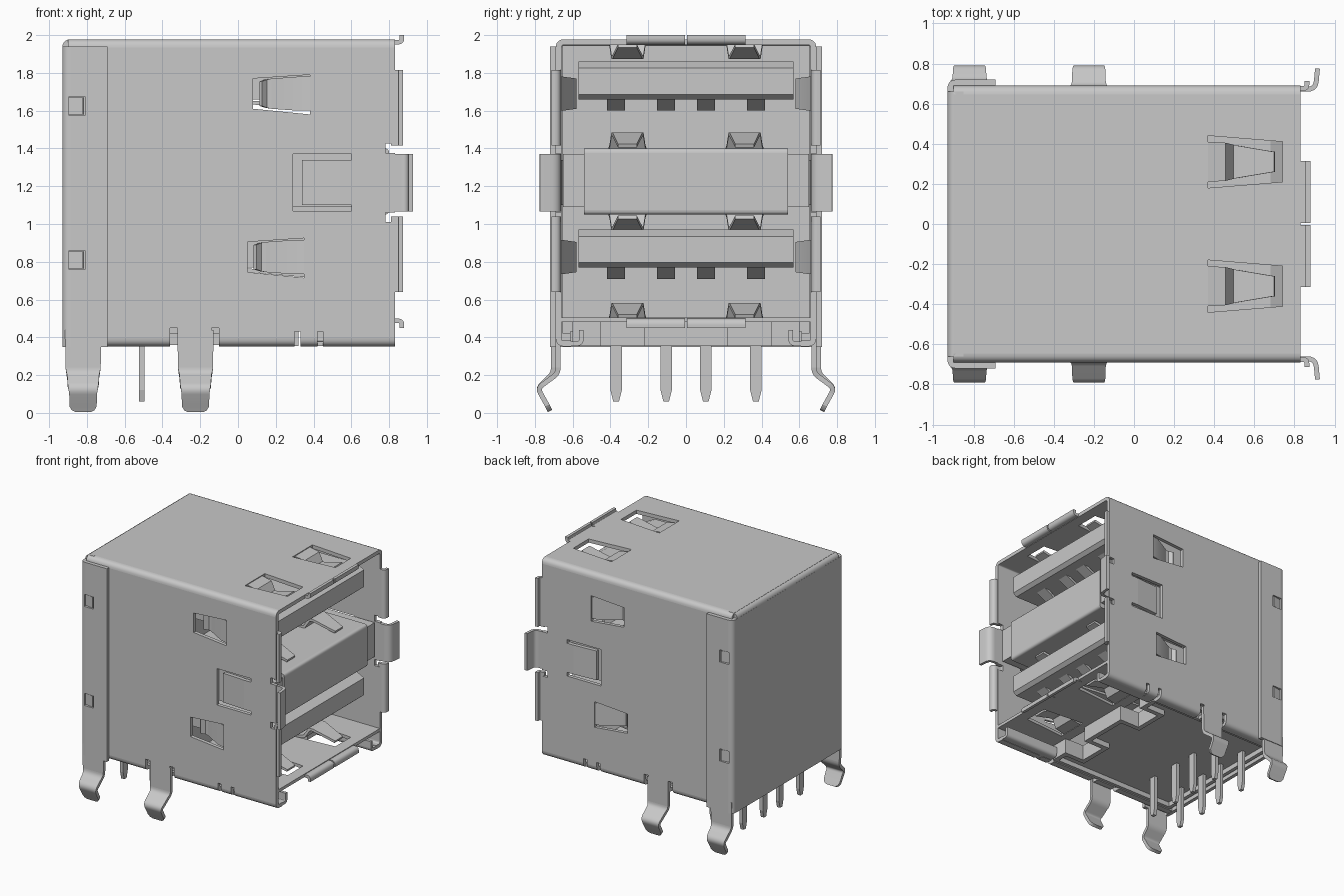
import bpy, bmesh
from mathutils import Vector

if "Cube" in bpy.data.objects:
    bpy.data.objects.remove(bpy.data.objects["Cube"], do_unlink=True)

grey = bpy.data.materials.new("light_grey")
grey.use_nodes = True
GREY = (0.58, 0.58, 0.58, 1)
grey.diffuse_color = GREY
grey.node_tree.nodes["Principled BSDF"].inputs["Base Color"].default_value = GREY

T = 0.015  # half the sheet thickness
MID = 1.225  # height of the plane between the two ports


def shade(ob):
    """Smooth bends, flat on every face square to an axis."""
    bpy.ops.object.select_all(action="DESELECT")
    ob.select_set(True)
    bpy.context.view_layer.objects.active = ob
    bpy.ops.object.shade_smooth_by_angle(angle=0.6)
    for f in ob.data.polygons:
        if max(abs(c) for c in f.normal) > 0.999:
            f.use_smooth = False


def finish(name, bm):
    bmesh.ops.recalc_face_normals(bm, faces=bm.faces)
    mesh = bpy.data.meshes.new(name)
    bm.to_mesh(mesh)
    bm.free()
    ob = bpy.data.objects.new(name, mesh)
    bpy.context.collection.objects.link(ob)
    mesh.materials.append(grey)
    shade(ob)
    return ob


def place(axis, w, p):
    """Put 2D point p in the plane across axis, at offset w."""
    v = list(p)
    v.insert("xyz".index(axis), w)
    return v


def loft(name, rings):
    bm = bmesh.new()
    rings = [[bm.verts.new(v) for v in r] for r in rings]
    n = len(rings[0])
    for a, b in zip(rings, rings[1:]):
        for i in range(n):
            j = (i + 1) % n
            bm.faces.new((a[i], a[j], b[j], b[i]))
    bm.faces.new(rings[0])
    bm.faces.new(rings[-1])
    return finish(name, bm)


def prism(name, axis, pts, a, b):
    return loft(name, [[place(axis, w, p) for p in pts] for w in (a, b)])


def box(name, x, y, z):
    return prism(name, "x", [(y[0], z[0]), (y[1], z[0]), (y[1], z[1]), (y[0], z[1])], *x)


def fillet(pts, r, steps=5):
    out = [Vector(pts[0])]
    for a, b, c in zip(pts, pts[1:], pts[2:]):
        a, b, c = Vector(a), Vector(b), Vector(c)
        s = b + (a - b).normalized() * r
        e = b + (c - b).normalized() * r
        for i in range(steps + 1):
            t = i / steps
            out.append(s * (1 - t) ** 2 + b * 2 * t * (1 - t) + e * t * t)
    return out + [Vector(pts[-1])]


def sheet(name, axis, path, widths, t=T):
    """Bent strip: 2D centre line, spanning widths[i] = (low, high) on axis."""
    path = [Vector(p) for p in path]
    if not isinstance(widths[0], tuple):
        widths = [tuple(widths)] * len(path)
    rings = []
    for i, p in enumerate(path):
        a = (p - path[i - 1]).normalized() if i else None
        b = (path[i + 1] - p).normalized() if i + 1 < len(path) else None
        d = ((a or b) + (b or a)).normalized()
        k = t / max(0.4, d.dot(a or b))
        n = Vector((-d.y, d.x)) * k
        lo, hi = widths[i]
        rings.append([place(axis, lo, p - n), place(axis, hi, p - n),
                      place(axis, hi, p + n), place(axis, lo, p + n)])
    return loft(name, rings)


def cut(ob, cutter):
    cutter.hide_render = True
    m = ob.modifiers.new("cut", "BOOLEAN")
    m.operation, m.solver, m.object = "DIFFERENCE", "EXACT", cutter
    bpy.context.view_layer.objects.active = ob
    bpy.ops.object.modifier_apply(modifier=m.name)
    bpy.data.objects.remove(cutter, do_unlink=True)
    shade(ob)


# Folded outer shell, open at the port face and below
shell = sheet("shell", "x", fillet(
    [(0.61, 0.367), (0.675, 0.367), (0.675, 1.963), (-0.675, 1.963),
     (-0.675, 0.367), (-0.61, 0.367)], 0.03), (-0.9, 0.83))
floor = box("port_floor", (0.28, 0.83), (-0.66, 0.66), (0.48, 0.505))

# Tapered spring openings in the roof and floor
for s in (1, -1):
    slot = [(0.37, s * 0.18), (0.37, s * 0.44), (0.74, s * 0.41), (0.74, s * 0.21)]
    cut(shell, prism("slot_cutter", "z", slot, 1.9, 2.05))
    cut(floor, prism("slot_cutter", "z", slot, 0.44, 0.55))

# Openings and notches in both side walls
SPRINGS = ((1.69, 0.08), (0.825, 0.05))
for s in (1, -1):
    y = sorted((s * 0.6, s * 0.8))
    for z, x in SPRINGS:
        cut(shell, prism("window_cutter", "y", [(x, z - 0.08), (x, z + 0.08),
                         (x + 0.3, z + 0.1), (x + 0.3, z - 0.11)], *y))
    cut(shell, box("latch_cutter", (0.29, 0.6), y, (1.07, 1.37)))
    for z in (1.035, 1.4):
        cut(shell, box("edge_cutter", (0.78, 0.9), y, (z - 0.025, z + 0.025)))
    for x in (-0.34, -0.12):
        cut(shell, box("leg_cutter", (x - 0.02, x + 0.02), y, (0.3, 0.45)))
    for x in (0.315, 0.435):
        cut(shell, box("foot_cutter", (x - 0.015, x + 0.015), y, (0.3, 0.43)))

# Back plate wrapping round both sides, and its bend into the roof
back = sheet("back_plate", "z", fillet(
    [(-0.69, 0.705), (-0.915, 0.705), (-0.915, -0.705), (-0.69, -0.705)], 0.03), (0.35, 1.94))
for s in (1, -1):
    y = sorted((s * 0.65, s * 0.8))
    for z in (0.81, 1.625):
        cut(back, box("catch_cutter", (-0.895, -0.81), y, (z - 0.05, z + 0.05)))
        sheet("catch", "z", [(-0.895, s * 0.695), (-0.82, s * 0.708)], (z - 0.045, z + 0.045), 0.01)
sheet("back_bend", "y", fillet([(-0.85, 1.963), (-0.915, 1.963), (-0.915, 1.85)], 0.03),
      (-0.66, 0.66))

# Insulating body with a notched skirt below
box("body", (-0.9, -0.1), (-0.655, 0.655), (0.42, 1.945))
base = box("body_base", (-0.88, 0.3), (-0.6, 0.6), (0.4, 0.485))
for s in (1, -1):
    cut(base, box("base_cutter", (0.12, 0.4), sorted((s * 0.2, s * 0.47)), (0.3, 0.55)))
sheet("front_skirt", "z", [(0.3, -0.6), (0.3, -0.47), (0.12, -0.47), (0.12, -0.2), (0.3, -0.2),
      (0.3, 0.2), (0.12, 0.2), (0.12, 0.47), (0.3, 0.47), (0.3, 0.6)], (0.355, 0.485), 0.02)
sheet("rear_skirt", "z", [(0.3, 0.6), (-0.86, 0.6), (-0.86, -0.6), (0.3, -0.6)], (0.36, 0.43))

# Block between the ports
prism("middle_block", "y", fillet([(-0.12, 1.05), (0.8, 1.05), (0.8, 1.4), (-0.12, 1.4)], 0.025),
      -0.54, 0.54)
box("middle_ears", (-0.12, 0.79), (-0.65, 0.65), (1.09, 1.37))

# Two contact tongues with sprung contacts below
PINS = (-0.37, -0.105, 0.105, 0.37)
for z in (1.66, 0.77):
    prism("tongue", "y", [(-0.15, z), (0.72, z), (0.75, z + 0.025), (0.75, z + 0.165),
                          (0.68, z + 0.2), (-0.15, z + 0.2)], -0.57, 0.57)
    for y in PINS:
        sheet("contact", "y", [(-0.12, z), (0.45, z - 0.05), (0.52, z - 0.05), (0.64, z + 0.012)],
              (y - 0.048, y + 0.048), 0.01)

# Solder pins in two rows, tapered at the tip
for x in (-0.78, -0.51):
    for y in PINS:
        prism("solder_pin", "x", [(y - 0.03, 0.45), (y - 0.03, 0.12), (y - 0.015, 0.06),
              (y + 0.015, 0.06), (y + 0.03, 0.12), (y + 0.03, 0.45)], x - 0.014, x + 0.014)

# Leaf springs above and below each port
HALF = (0.1, 0.095, 0.085, 0.08, 0.05)
for z, d in ((1.963, -1), (1.395, 1), (1.055, -1), (0.492, 1)):
    for y in (-0.31, 0.31):
        sheet("leaf_spring", "y", [(0.36, z), (0.45, z + d * 0.015), (0.49, z + d * 0.08),
              (0.52, z + d * 0.08), (0.7, z + d * 0.02)], [(y - h, y + h) for h in HALF], 0.01)

for s in (1, -1):
    # Side springs bent inwards from the wide end of each window
    for z, x in SPRINGS:
        sheet("side_spring", "z", [(x + 0.31, s * 0.675), (x + 0.24, s * 0.66), (x + 0.1, s * 0.59),
              (x + 0.07, s * 0.59), (x + 0.04, s * 0.62)],
              [(z - h, z + h) for h in (0.09, 0.09, 0.08, 0.075, 0.065)], 0.01)
    # Sloped latch tab in the side wall
    sheet("latch_tab", "z", [(0.61, s * 0.675), (0.54, s * 0.675), (0.34, s * 0.662)], (1.1, 1.34))
    # Flared lips round the port opening
    sheet("side_flare", "z", fillet([(0.76, s * 0.672), (0.905, s * 0.672), (0.915, s * 0.775)], 0.04),
          (1.065, 1.37), 0.012)
    for z in (0.84, 1.615):
        sheet("side_lip", "z", fillet([(0.81, s * 0.675), (0.862, s * 0.675), (0.862, s * 0.713)],
              0.02), (z - 0.2, z + 0.2), 0.012)
    for y in (-0.16, 0.16):
        z = MID + s * 0.738
        sheet("top_lip" if s > 0 else "bottom_lip", "y", fillet(
            [(0.8, z), (0.868, z), (0.868, z + s * 0.037)], 0.02), (y - 0.155, y + 0.155), 0.012)
    # Turned-up floor hooks
    sheet("floor_hook", "x", fillet([(s * 0.66, 0.367), (s * 0.555, 0.367), (s * 0.555, 0.44)], 0.02),
          (0.33, 0.83), 0.012)
    # Kinked board-lock legs with rounded ends
    for x, top in ((-0.82, 0.702), (-0.225, 0.677)):
        leg = fillet([(top, 0.44), (top, 0.21), (0.785, 0.13), (0.735, 0.04)], 0.03)
        n = len(leg)
        half = [0.095 - 0.025 * i / n for i in range(n)] + [0.06, 0.04]
        leg += [Vector((0.725, 0.02)), Vector((0.72, 0.01))]
        sheet("board_leg", "x", [(s * y, z) for y, z in leg], [(x - h, x + h) for h in half], 0.013)
